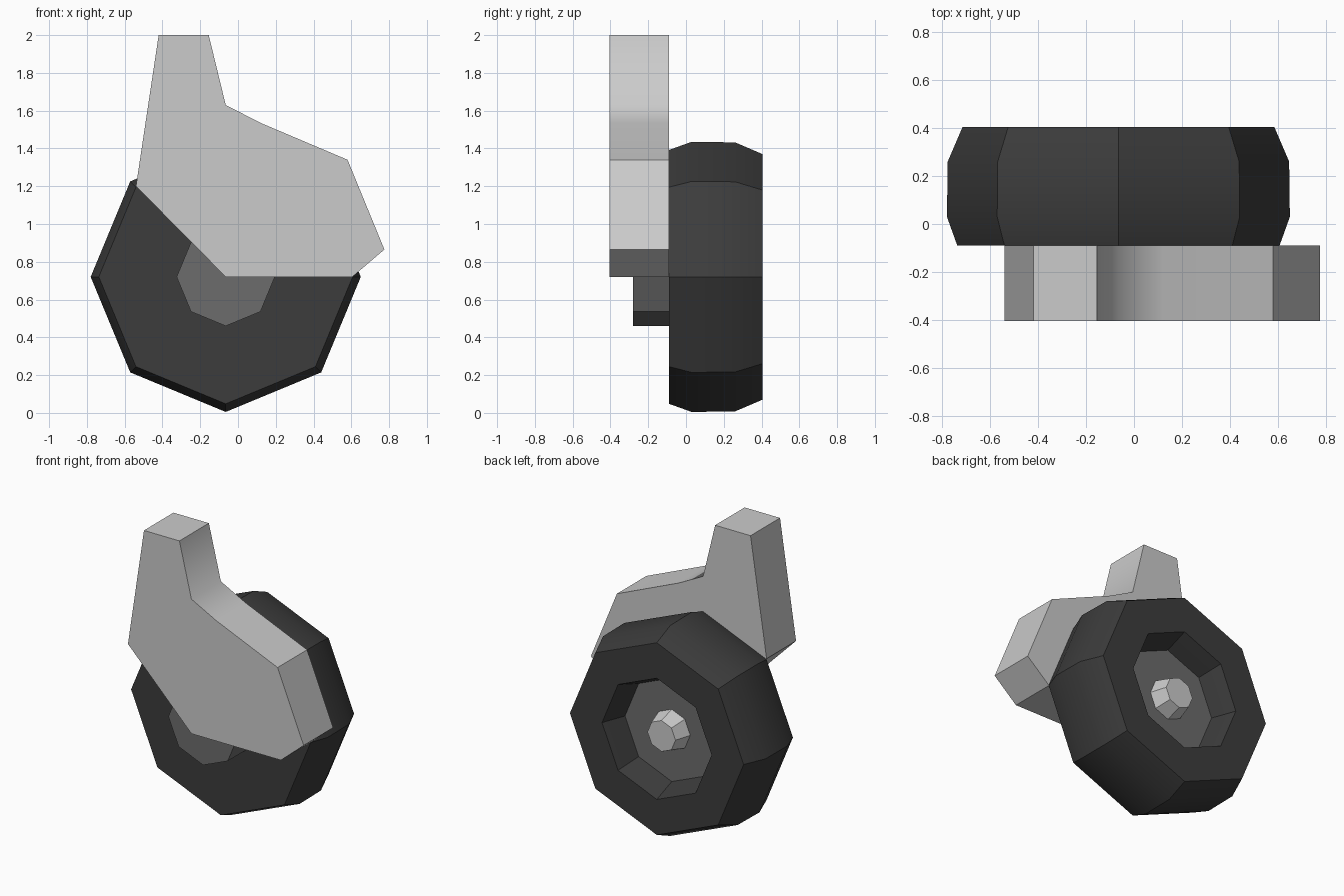
import bpy, bmesh
from math import sin, cos, pi, radians

if "Cube" in bpy.data.objects:
    bpy.data.objects.remove(bpy.data.objects["Cube"])

CX, CZ, SIDES = -0.065, 0.72, 8


def make_object(name, bm, color=None):
    bmesh.ops.recalc_face_normals(bm, faces=bm.faces)
    mesh = bpy.data.meshes.new(name)
    bm.to_mesh(mesh)
    bm.free()
    obj = bpy.data.objects.new(name, mesh)
    bpy.context.collection.objects.link(obj)
    if color is not None:
        mat = bpy.data.materials.new(name + "_material")
        mat.diffuse_color = (color, color, color, 1)
        mat.use_nodes = True
        mat.node_tree.nodes["Principled BSDF"].inputs["Base Color"].default_value = mat.diffuse_color
        mesh.materials.append(mat)
    return obj


def lathe(name, profile, color=None, closed=False, caps=False, smooth=0):
    """Spin a (y, radius) profile around the axle in eight steps."""
    bm = bmesh.new()
    rings = []
    for y, r in profile:
        angles = [2 * pi * i / SIDES for i in range(SIDES)]
        rings.append([bm.verts.new((CX + r * cos(a), y, CZ + r * sin(a))) for a in angles])
    pairs = list(zip(rings, rings[1:]))
    if closed:
        pairs.append((rings[-1], rings[0]))
    for a, b in pairs:
        for i in range(SIDES):
            j = (i + 1) % SIDES
            bm.faces.new((a[i], a[j], b[j], b[i]))
    if caps:
        bm.faces.new(rings[0])
        bm.faces.new(rings[-1])
    obj = make_object(name, bm, color)
    if smooth:
        bpy.ops.object.select_all(action='DESELECT')
        obj.select_set(True)
        bpy.context.view_layer.objects.active = obj
        bpy.ops.object.shade_smooth_by_angle(angle=radians(smooth))
    return obj


# Tire with a bevelled tread and a recessed back
lathe("tire", [(-0.09, 0.26), (-0.09, 0.672), (0.03, 0.715), (0.26, 0.712),
               (0.405, 0.65), (0.405, 0.41), (0.245, 0.35)],
      0.045, closed=True, smooth=30)

# Hub running through the tire, flaring out to the recess floor
lathe("wheel_hub", [(-0.28, 0.26), (-0.09, 0.26), (0.245, 0.35)], 0.15, caps=True)

# Axle nut in the recess
lathe("axle_nut", [(0.24, 0.14), (0.355, 0.105)], caps=True)

# Fork arm: extruded side outline, with a softened inner corner
outline = [(-0.42, 2), (-0.155, 2), (-0.065, 1.63), (0.12, 1.535), (0.58, 1.34),
           (0.775, 0.865), (0.605, 0.72), (-0.065, 0.72), (-0.54, 1.2)]
bm = bmesh.new()
front = [bm.verts.new((x, -0.405, z)) for x, z in outline]
back = [bm.verts.new((x, -0.09, z)) for x, z in outline]
bm.faces.new(front)
bm.faces.new(back[::-1])
for i in range(len(outline)):
    j = (i + 1) % len(outline)
    face = bm.faces.new((front[i], front[j], back[j], back[i]))
    face.smooth = i in (1, 2, 3)
soft = [{front[i], back[i]} for i in (2, 3)]
for edge in bm.edges:
    edge.smooth = set(edge.verts) in soft
make_object("fork_arm", bm)
